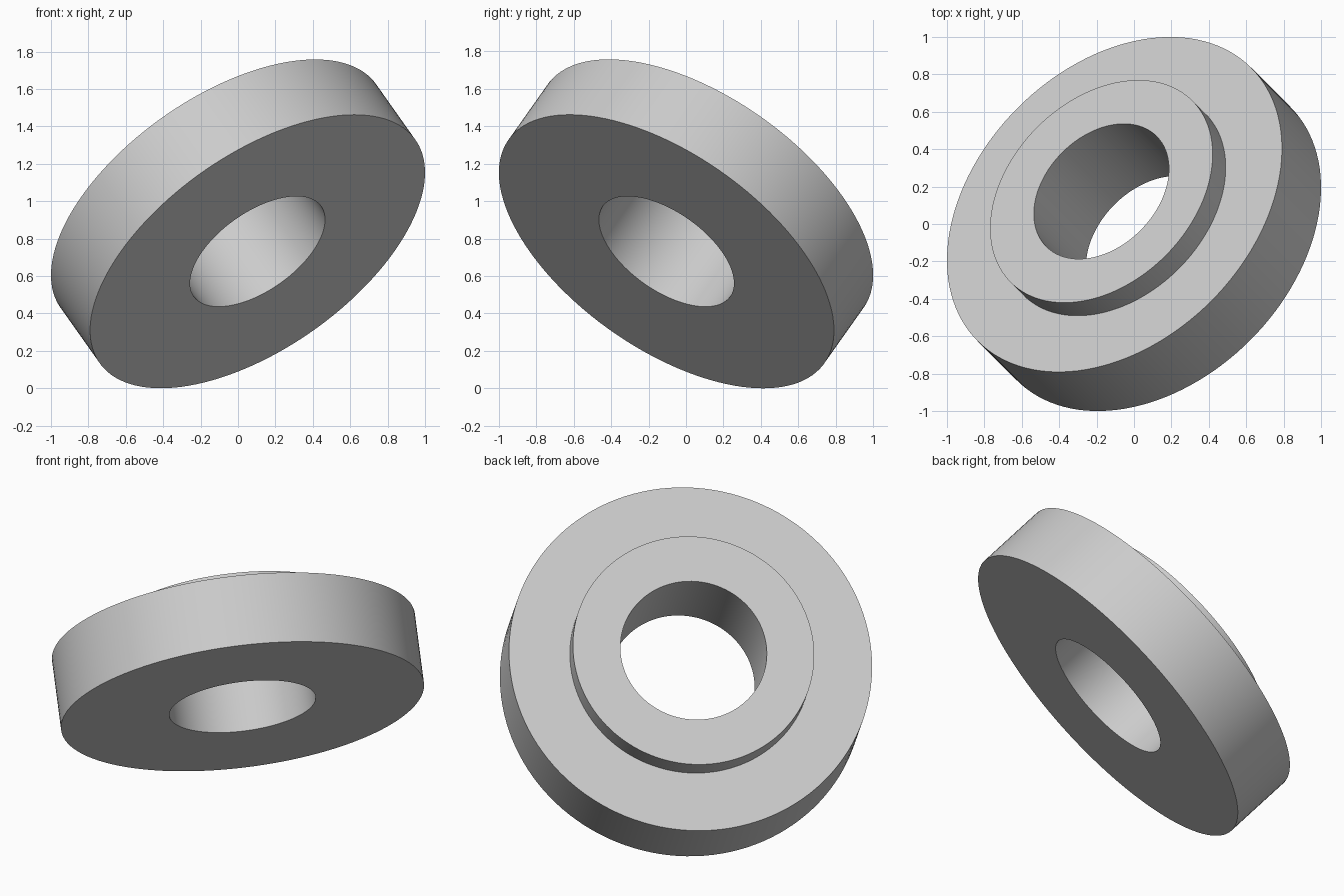
import bpy
import bmesh
import math
from mathutils import Matrix, Vector

cube = bpy.data.objects.get("Cube")
if cube:
    bpy.data.objects.remove(cube, do_unlink=True)

# Main dimensions
RIM, BOSS, BORE = 1.034, 0.687, 0.417
THICK, STEP = 0.418, 0.14
SEGMENTS = 128
AXIS = Vector((-0.5, 0.5, math.sqrt(0.5)))

# Plain grey material
grey = bpy.data.materials.new("light_grey")
grey.use_nodes = True
colour = (0.6, 0.6, 0.6, 1)
grey.diffuse_color = colour
grey.node_tree.nodes["Principled BSDF"].inputs["Base Color"].default_value = colour

# Ring section: wide flange, raised boss and through bore
half = THICK / 2
profile = [(BORE, -half), (RIM, -half), (RIM, half),
           (BOSS, half), (BOSS, half + STEP), (BORE, half + STEP)]

bm = bmesh.new()
verts = [bm.verts.new((r, 0, z)) for r, z in profile]
edges = [bm.edges.new((v, verts[(i + 1) % len(verts)])) for i, v in enumerate(verts)]
bmesh.ops.spin(bm, geom=verts + edges, cent=(0, 0, 0), axis=(0, 0, 1),
               angle=math.tau, steps=SEGMENTS)
bmesh.ops.remove_doubles(bm, verts=bm.verts, dist=0.0001)
bmesh.ops.recalc_face_normals(bm, faces=bm.faces)

# Tilt the ring and rest its lowest edge on the floor
tilt = AXIS.to_track_quat('Z', 'Y').to_matrix().to_4x4()
bm.transform(tilt)
lowest = min(v.co.z for v in bm.verts)
bm.transform(Matrix.Translation((0, 0, -lowest)))

mesh = bpy.data.meshes.new("stepped_ring")
bm.to_mesh(mesh)
bm.free()
mesh.materials.append(grey)
ring = bpy.data.objects.new("stepped_ring", mesh)
bpy.context.collection.objects.link(ring)

# Smooth walls with crisp rims
bpy.ops.object.select_all(action='DESELECT')
ring.select_set(True)
bpy.context.view_layer.objects.active = ring
bpy.ops.object.shade_smooth_by_angle(angle=math.radians(30))
